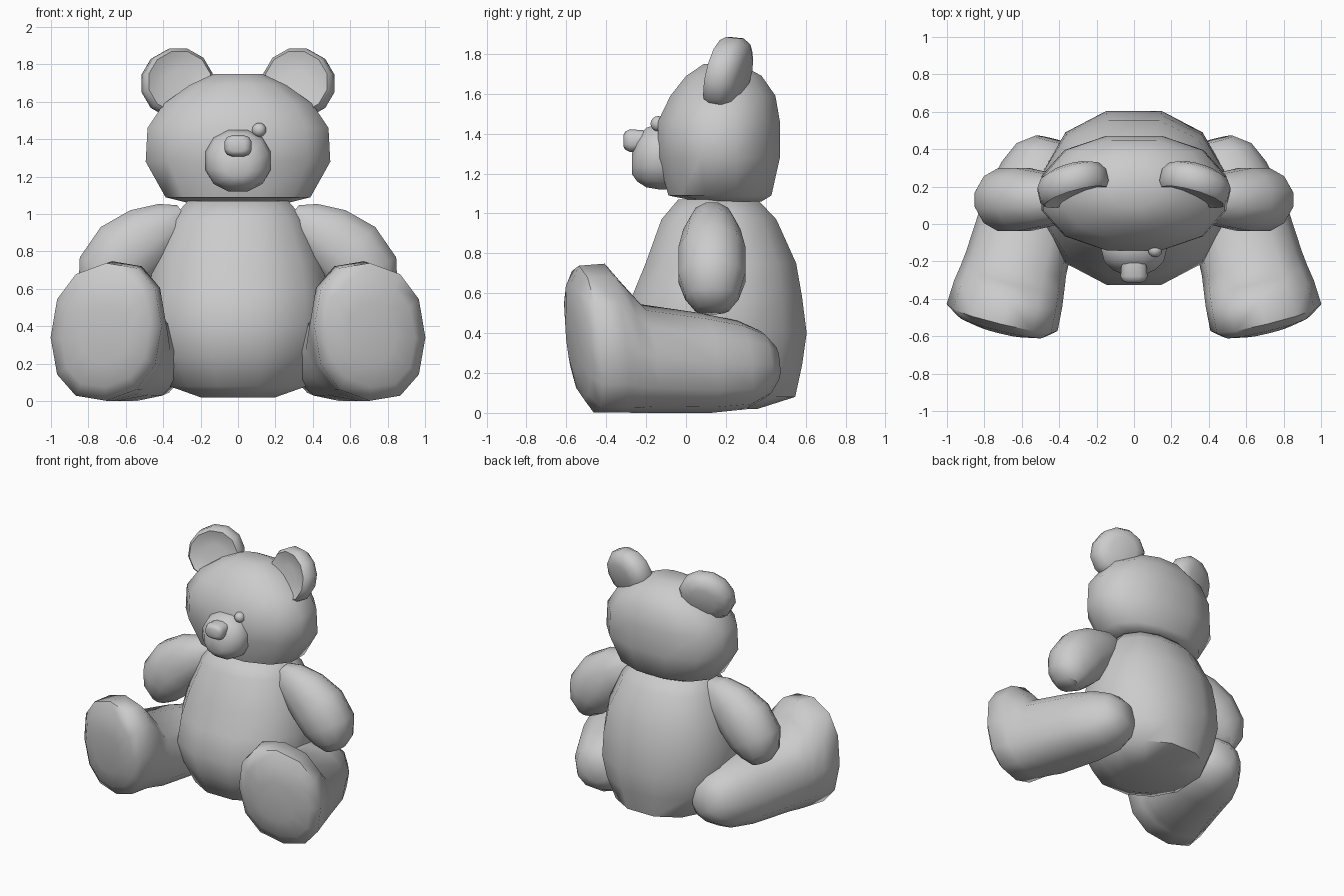
import bpy, bmesh
from math import sin, cos, pi, radians
from mathutils import Vector


def loft(name, rings, n=12, side=1, shift=0.5, sharp=50):
    """rings: (centre, half-axis u, half-axis v, squareness); side=-1 mirrors in x."""
    bm = bmesh.new()
    loops = []
    for c, u, v, e in rings:
        c, u, v = Vector(c), Vector(u), Vector(v)
        loop = []
        for i in range(n):
            a = 2 * pi * (i + shift) / n
            p, q = cos(a), sin(a)
            p = abs(p) ** (2 / e) * (1 if p > 0 else -1)
            q = abs(q) ** (2 / e) * (1 if q > 0 else -1)
            co = c + u * p + v * q
            co.x *= side
            loop.append(bm.verts.new(co))
        loops.append(loop)
    for a, b in zip(loops, loops[1:]):
        for i in range(n):
            j = (i + 1) % n
            bm.faces.new((a[i], a[j], b[j], b[i]))
    bm.faces.new(loops[0])
    bm.faces.new(loops[-1])
    bmesh.ops.recalc_face_normals(bm, faces=bm.faces)
    me = bpy.data.meshes.new(name)
    bm.to_mesh(me)
    bm.free()
    ob = bpy.data.objects.new(name, me)
    bpy.context.collection.objects.link(ob)
    bpy.ops.object.select_all(action='DESELECT')
    ob.select_set(True)
    bpy.context.view_layer.objects.active = ob
    bpy.ops.object.shade_smooth_by_angle(angle=radians(sharp))
    return ob


K = 1.025  # keeps faceted rings at full width


def stack(rows, e=2.2):
    """Horizontal rings from (z, centre y, half x, half y)."""
    return [((0, cy, z), (rx * K, 0, 0), (0, ry * K, 0), e) for z, cy, rx, ry in rows]


def forward(rows, e=2.2):
    """Upright rings from (y, centre z, half x, half z)."""
    return [((0, y, cz), (rx * K, 0, 0), (0, 0, rz * K), e) for y, cz, rx, rz in rows]


# Torso
loft("body", stack([
    (0.02, 0.14, 0.20, 0.22), (0.08, 0.165, 0.37, 0.385), (0.24, 0.15, 0.45, 0.435),
    (0.40, 0.14, 0.49, 0.468), (0.58, 0.155, 0.485, 0.43), (0.75, 0.175, 0.45, 0.38),
    (0.97, 0.165, 0.36, 0.29), (1.07, 0.16, 0.27, 0.20)]))

# Head
loft("head", stack([
    (1.06, 0.22, 0.27, 0.16), (1.09, 0.17, 0.39, 0.26), (1.28, 0.165, 0.497, 0.308),
    (1.46, 0.165, 0.487, 0.308), (1.59, 0.185, 0.40, 0.265),
    (1.69, 0.19, 0.26, 0.19), (1.75, 0.18, 0.13, 0.09)]))

# Muzzle and nose
loft("muzzle", forward([
    (-0.08, 1.285, 0.165, 0.165), (-0.14, 1.285, 0.175, 0.165), (-0.20, 1.28, 0.16, 0.15),
    (-0.245, 1.265, 0.115, 0.105), (-0.27, 1.25, 0.06, 0.055)]))
loft("nose", forward([
    (-0.19, 1.365, 0.065, 0.05), (-0.28, 1.365, 0.072, 0.057),
    (-0.305, 1.365, 0.06, 0.045), (-0.313, 1.365, 0.04, 0.03)], 3))

# The single remaining eye
bpy.ops.mesh.primitive_uv_sphere_add(segments=12, ring_count=8, radius=0.038,
                                     location=(0.113, -0.14, 1.45))
bpy.context.object.name = "eye"
bpy.ops.object.shade_smooth()

for side, tag in ((1, "right"), (-1, "left")):
    # Thick ear with a shallow dish, leaning back and turned outwards
    right, up = Vector((0.95, -0.26, 0)), Vector((0, 0.22, 0.97))
    back = Vector((0.22, 0.95, -0.1))
    mid = Vector((0.312, 0.145, 1.708))
    ear = [(0.025, 0.07), (0.018, 0.13), (0.0, 0.175), (0.03, 0.195),
           (0.095, 0.195), (0.14, 0.165), (0.165, 0.10)]
    loft("ear_" + tag, [(mid + back * d, right * r * 1.02, up * r * 0.98, 2)
                        for d, r in ear], side=side, sharp=70)

    # Arm hanging outwards: (x, z, half thickness, half depth)
    arm = [(0.29, 1.00, 0.06, 0.06), (0.35, 0.955, 0.125, 0.11), (0.475, 0.88, 0.175, 0.145),
           (0.595, 0.79, 0.20, 0.17), (0.68, 0.68, 0.19, 0.17), (0.72, 0.58, 0.14, 0.135),
           (0.735, 0.515, 0.07, 0.085)]
    tilt = [(0.6, 0.8), (0.6, 0.8), (0.58, 0.81), (0.7, 0.71), (0.88, 0.47),
            (0.95, 0.32), (0.95, 0.3)]
    loft("arm_" + tag, [((x, 0.13, z), (tx * t * K, 0, tz * t * K), (0, w * K, 0), 2.1)
                        for (x, z, t, w), (tx, tz) in zip(arm, tilt)], side=side)

    # Leg flaring into a large upturned foot: (x, y, z, half width, half height, skew)
    leg = [(0.44, 0.45, 0.25, 0.09, 0.09, 0), (0.455, 0.39, 0.245, 0.175, 0.165, 0),
           (0.49, 0.28, 0.24, 0.22, 0.222, 0), (0.545, 0.10, 0.25, 0.255, 0.25, 0),
           (0.63, -0.21, 0.273, 0.27, 0.273, 0), (0.65, -0.29, 0.325, 0.28, 0.325, -0.02),
           (0.672, -0.37, 0.375, 0.292, 0.373, -0.03), (0.705, -0.50, 0.37, 0.30, 0.368, -0.03),
           (0.71, -0.545, 0.365, 0.24, 0.29, -0.03), (0.715, -0.57, 0.36, 0.13, 0.16, -0.01)]
    loft("leg_" + tag, [((x, y, z), (0.98 * w * 1.01, 0.24 * w, s), (0, -0.1 * h, h), 2.3)
                        for x, y, z, w, h, s in leg], side=side, shift=0, sharp=60)
